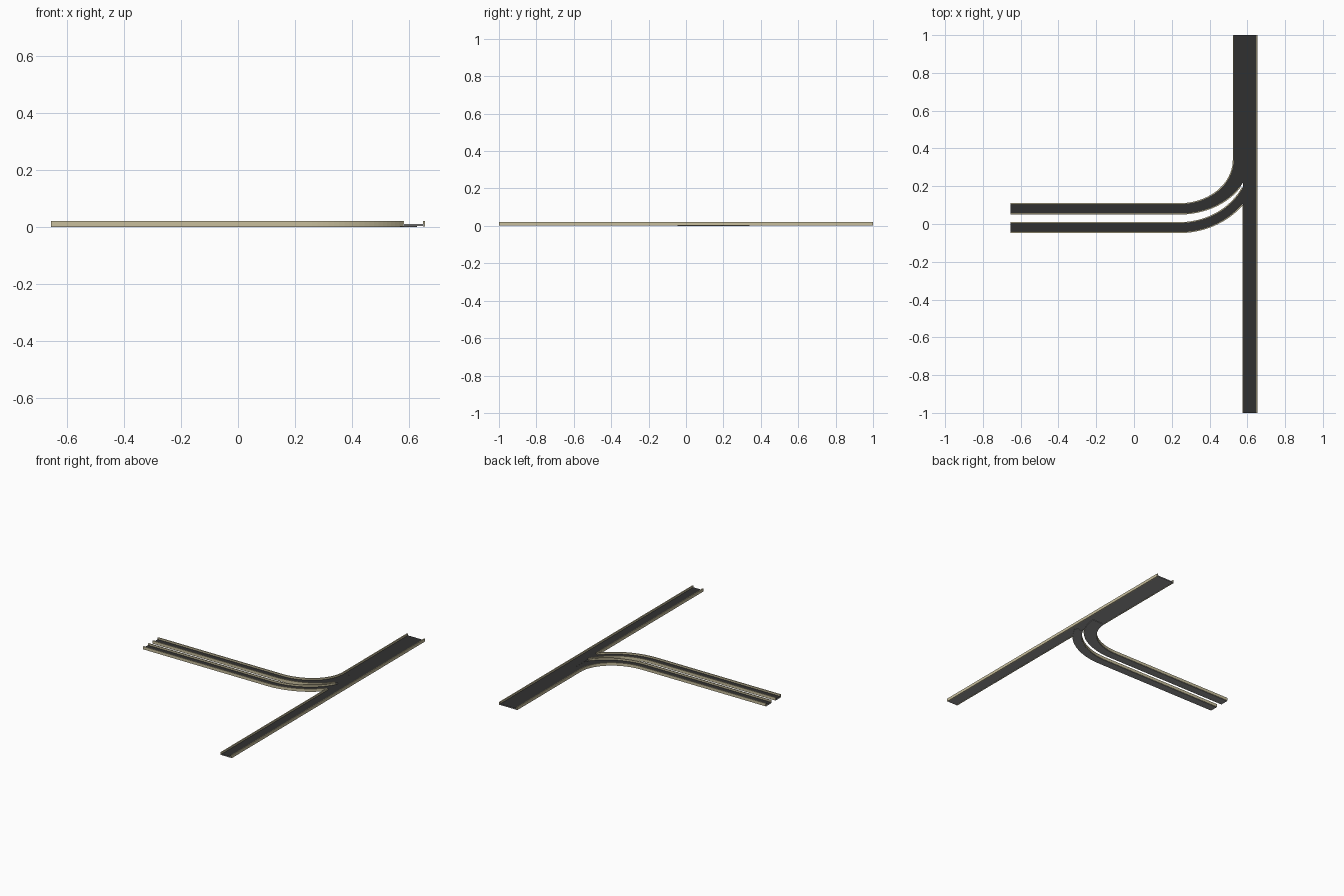
import bpy, bmesh, math
from mathutils import Vector

if "Cube" in bpy.data.objects:
    bpy.data.objects.remove(bpy.data.objects["Cube"])

END, BEND_X, BEND_Y = 0.654, 0.24, 0.34
RAIL_W = 0.007


def material(name, rgb):
    m = bpy.data.materials.new(name)
    m.diffuse_color = (*rgb, 1)
    m.use_nodes = True
    m.node_tree.nodes["Principled BSDF"].inputs["Base Color"].default_value = m.diffuse_color
    return m


asphalt = material("dark asphalt", (0.030, 0.030, 0.030))
concrete = material("grey concrete", (0.32, 0.32, 0.32))
beige = material("beige barrier", (0.58, 0.52, 0.34))


def strip(name, left, right, z0, z1, mats):
    """Solid band between two matching edge lines; second material on all but the top."""
    bm = bmesh.new()
    rings = []
    for a, b in zip(left, right):
        rings.append([bm.verts.new((p[0], p[1], z))
                      for p, z in ((a, z0), (b, z0), (b, z1), (a, z1))])
    for r, s in zip(rings, rings[1:]):
        for i in range(4):
            j = (i + 1) % 4
            bm.faces.new((r[i], r[j], s[j], s[i]))
    bm.faces.new(rings[0])
    bm.faces.new(rings[-1][::-1])
    bmesh.ops.recalc_face_normals(bm, faces=bm.faces)
    if len(mats) > 1:
        for f in bm.faces:
            f.material_index = 0 if f.normal.z > 0.5 else 1
    me = bpy.data.meshes.new(name)
    bm.to_mesh(me)
    bm.free()
    for m in mats:
        me.materials.append(m)
    ob = bpy.data.objects.new(name, me)
    bpy.context.collection.objects.link(ob)
    return ob


def offset(pts, side, dist):
    """Shift a line to its left (1) or right (-1)."""
    pts = [Vector(p) for p in pts]
    out = []
    for i, p in enumerate(pts):
        d = (pts[min(i + 1, len(pts) - 1)] - pts[max(i - 1, 0)]).normalized()
        out.append(p + Vector((-d.y, d.x)) * side * dist)
    return out


def barrier(name, pts, side, z0=0.002, z1=0.021):
    """Thin wall along a line, thickened to one side."""
    strip(name, pts, offset(pts, side, RAIL_W), z0, z1, [beige])


def ramp_edge(a, b, stop, n=20):
    """Straight run from the left, then an elliptical bend up to angle stop."""
    pts = [(-END, BEND_Y - b)]
    for i in range(n + 1):
        t = stop * i / n
        pts.append((BEND_X + a * math.sin(t), BEND_Y - b * math.cos(t)))
    return pts


# main road: narrow half, then widened half, set between the barriers
deck = [asphalt, concrete]
in_r, in_l, in_w = END - RAIL_W / 2, 0.574 + RAIL_W / 2, 0.523 + RAIL_W / 2
strip("main_road", [(in_l, -1), (in_l, BEND_Y)], [(in_r, -1), (in_r, BEND_Y)], 0.003, 0.010, deck)
strip("wide_road", [(in_w, BEND_Y), (in_w, 1)], [(in_r, BEND_Y), (in_r, 1)], 0.003, 0.010, deck)
barrier("right_barrier", [(END, -1), (END, 1)], 1)
barrier("left_barrier_narrow", [(0.574, -1), (0.574, 0.10)], -1)
barrier("left_barrier_wide", [(0.523, BEND_Y), (0.523, 1)], -1)

# ramps: (name, inner edge a, b, outer edge a, b, deck stop, inner/outer barrier stop)
ramps = [
    ("upper_ramp", 0.283, 0.23, 0.375, 0.29, math.pi / 2, math.pi / 2, 1.05),
    ("lower_ramp", 0.369, 0.33, 0.428, 0.388, 1.15, 1.11, 0.90),
]
for name, ai, bi, ao, bo, stop, stop_i, stop_o in ramps:
    strip(name, offset(ramp_edge(ai, bi, stop), -1, RAIL_W / 2),
          offset(ramp_edge(ao, bo, stop), 1, RAIL_W / 2), 0, 0.0097, deck)
    barrier(name + "_inner_barrier", ramp_edge(ai, bi, stop_i), -1)
    barrier(name + "_outer_barrier", ramp_edge(ao, bo, stop_o), 1)
